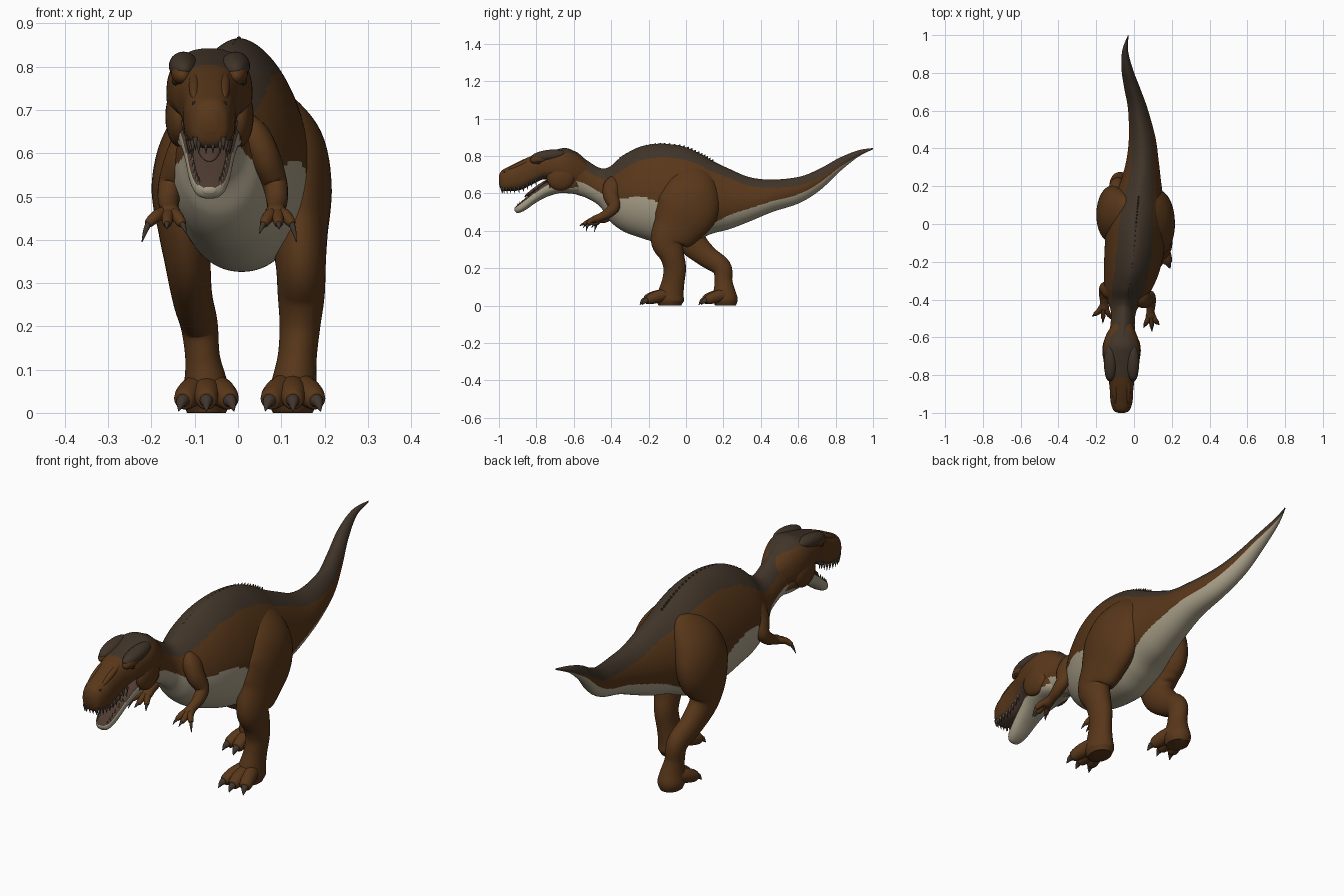
import bpy, bmesh, math
from mathutils import Vector, Matrix

if "Cube" in bpy.data.objects:
    bpy.data.objects.remove(bpy.data.objects["Cube"])


def mat(name, rgb):
    m = bpy.data.materials.new(name)
    m.diffuse_color = (*rgb, 1)
    m.use_nodes = True
    m.node_tree.nodes["Principled BSDF"].inputs["Base Color"].default_value = m.diffuse_color
    return m


BROWN = mat("hide_brown", (0.098, 0.038, 0.010))
DARK = mat("back_dark_brown", (0.052, 0.035, 0.022))
CREAM = mat("belly_cream", (0.39, 0.345, 0.245))
MOUTH = mat("mouth_dull_brown", (0.075, 0.043, 0.03))
TOOTH = mat("tooth_dull_brown", (0.10, 0.07, 0.045))
CLAW = mat("claw_grey_brown", (0.052, 0.036, 0.026))
EYE = mat("eye_black", (0.025, 0.015, 0.008))


def smooth(rows, k):
    """Catmull-Rom interpolation of rows of numbers."""
    out = []
    for i in range(len(rows) - 1):
        p0, p1 = rows[max(i - 1, 0)], rows[i]
        p2, p3 = rows[i + 1], rows[min(i + 2, len(rows) - 1)]
        for s in range(k):
            t = s / k
            out.append([0.5 * (2 * b + (c - a) * t + (2 * a - 5 * b + 4 * c - d) * t * t
                               + (3 * b - a - 3 * c + d) * t ** 3)
                        for a, b, c, d in zip(p0, p1, p2, p3)])
    out.append(list(rows[-1]))
    return out


def finish(name, bm, mats):
    me = bpy.data.meshes.new(name)
    bm.to_mesh(me)
    bm.free()
    for m in mats:
        me.materials.append(m)
    ob = bpy.data.objects.new(name, me)
    bpy.context.collection.objects.link(ob)
    return ob


def skin(name, rings, mats, rule=None):
    """Bridge a list of rings; rule(ring index, centre, normal) picks the colour."""
    bm = bmesh.new()
    vs = [[bm.verts.new(p) for p in r] for r in rings]
    n = len(rings[0])
    for a, b in zip(vs, vs[1:]):
        for j in range(n):
            bm.faces.new((a[j], a[(j + 1) % n], b[(j + 1) % n], b[j]))
    bm.faces.new(vs[0])
    bm.faces.new(vs[-1])
    bmesh.ops.recalc_face_normals(bm, faces=bm.faces)
    if rule:
        for i, f in enumerate(bm.faces):
            f.material_index = rule(min(i // n, len(rings) - 1), f.calc_center_median(), f.normal)
    return finish(name, bm, mats)


def sections(rows, n, q_up, q_low, mid):
    """Upright cross-sections from rows of (y, x centre, top, bottom, half width)."""
    rings = []
    for y, xc, top, bot, hw, *_ in rows:
        zm = bot + (top - bot) * mid
        ring = []
        for j in range(n):
            a = 2 * math.pi * j / n
            c, s = math.cos(a), math.sin(a)
            q = q_up if s > 0 else q_low
            ring.append((xc + hw * math.copysign(abs(c) ** q, c),
                         y, zm + ((top - zm) if s > 0 else (zm - bot)) * math.copysign(abs(s) ** q, s)))
        rings.append(ring)
    return rings


def tube(name, pts, m, n=24, k=6):
    """Limb along points (x, y, z, side radius, other radius)."""
    pts = smooth(pts, k)
    rings = []
    for i, p in enumerate(pts):
        t = (Vector(pts[min(i + 1, len(pts) - 1)][:3]) - Vector(pts[max(i - 1, 0)][:3])).normalized()
        side = Vector((1, 0, 0))
        side = (side - t * side.dot(t)).normalized()
        up = t.cross(side)
        ring = []
        for j in range(n):
            a = 2 * math.pi * j / n
            v = Vector(p[:3]) + side * p[3] * math.cos(a) + up * p[4] * math.sin(a)
            v.z = max(v.z, 0)
            ring.append(v)
        rings.append(ring)
    return skin(name, rings, [m])


def ball(name, loc, size, m, rx=0):
    bm = bmesh.new()
    M = Matrix.Translation(loc) @ Matrix.Rotation(rx, 4, 'X') @ Matrix.Diagonal((*size, 1))
    bmesh.ops.create_uvsphere(bm, u_segments=24, v_segments=14, radius=1, matrix=M)
    return finish(name, bm, [m])


def spikes(name, items, m):
    """Cones given as (base, tip, radius, lengthwise stretch)."""
    bm = bmesh.new()
    for base, tip, r, sy in items:
        base, d = Vector(base), Vector(tip) - Vector(base)
        M = (Matrix.Translation(base + d / 2) @ Matrix.Diagonal((1, sy, 1, 1))
             @ d.to_track_quat('Z', 'Y').to_matrix().to_4x4())
        bmesh.ops.create_cone(bm, cap_ends=True, segments=8, radius1=r, radius2=r * 0.1,
                              depth=d.length, matrix=M)
    return finish(name, bm, [m])


# body, neck and tail: y, x centre, top, bottom, half width, belly line, back line
body = smooth([
    (-.68, -.065, .81, .65, .05, .2, .7), (-.60, -.063, .828, .60, .07, .3, .7),
    (-.53, -.06, .777, .575, .064, .35, .72), (-.46, -.055, .736, .53, .068, .36, .74),
    (-.41, -.045, .742, .455, .095, .42, .79), (-.34, -.03, .80, .40, .127, .43, .82),
    (-.25, -.012, .848, .365, .147, .45, .85), (-.14, .002, .866, .335, .158, .40, .86),
    (-.02, .01, .852, .327, .158, .28, .86), (.07, .018, .815, .355, .147, .16, .86),
    (.14, .025, .775, .385, .13, .14, .85), (.235, .037, .73, .41, .105, .24, .84),
    (.34, .045, .687, .45, .085, .3, .8), (.46, .043, .674, .50, .07, .34, .75),
    (.61, .02, .69, .55, .052, .36, .68), (.72, -.01, .735, .62, .042, .38, .62),
    (.82, -.036, .79, .715, .03, .35, .5), (.92, -.047, .83, .795, .015, .2, .25),
    (1, -.03, .843, .836, .002, 0, 0)], 14)


def body_colour(i, c, nrm):
    r = body[i]
    f = (c.z - r[3]) / (r[2] - r[3])
    return 1 if f > r[6] else 2 if f < r[5] else 0


skin("body_and_tail", sections(body, 160, 1.15, .95, .45), [BROWN, DARK, CREAM], body_colour)
spikes("spine_scutes", [((r[1], r[0], r[2] - .014), (r[1], r[0] + .008, r[2] + .004), .009, 2)
                        for r in body[70:140:3]], DARK)

# skull with palate
HX = -.066
skull = smooth([
    (-1.0, HX, .695, .65, .018), (-.985, HX, .722, .617, .043), (-.94, HX, .747, .612, .058),
    (-.88, HX, .777, .62, .062), (-.82, HX, .802, .65, .07), (-.76, HX, .818, .675, .088),
    (-.70, HX, .833, .665, .098), (-.64, HX, .842, .635, .097), (-.58, HX, .815, .64, .078),
    (-.52, HX + .006, .755, .66, .045)], 8)


def skull_colour(i, c, nrm):
    if nrm.z < -.5 and c.y < -.66:
        return 2
    return 1 if nrm.z > .68 and c.y > -.81 else 0


skin("skull", sections(skull, 64, .85, .75, .48), [BROWN, DARK, MOUTH], skull_colour)

# lower jaw and tongue
jaw = smooth([
    (-.918, HX, .522, .508, .014), (-.90, HX, .54, .495, .034), (-.86, HX, .574, .51, .047),
    (-.80, HX, .622, .552, .057), (-.74, HX, .664, .583, .068), (-.67, HX, .685, .602, .084),
    (-.60, HX, .69, .598, .076), (-.55, HX, .67, .60, .05)], 8)
skin("lower_jaw", sections(jaw, 48, .7, .85, .6), [BROWN, CREAM, MOUTH],
     lambda i, c, nrm: 2 if nrm.z > .4 and c.y < -.68 else 0 if c.y > -.73 and c.z > .632 else 1)
ball("tongue", (HX, -.80, .628), (.03, .08, .01), MOUTH, math.radians(36))

# teeth
upper, lower = [], []
for s in (-1, 1):
    for r in skull[7:36:3]:
        x = HX + s * r[4] * .8
        upper.append(((x, r[0], r[3] + .018), (x, r[0] + .004, r[3] - .014), .007, 1))
    for r in jaw[7:28:3]:
        x = HX + s * r[4] * .78
        lower.append(((x, r[0], r[2] - .012), (x, r[0] + .004, r[2] + .01), .005, 1))
for dx in (-.025, -.008, .008, .025):
    upper.append(((HX + dx, -.985, .63), (HX + dx, -.98, .6), .007, 1))
spikes("upper_teeth", upper, TOOTH)
spikes("lower_teeth", lower, TOOTH)

# face details on both sides
for s, side in ((-1, "left"), (1, "right")):
    ball("brow_crest_" + side, (HX + s * .06, -.735, .802), (.034, .095, .031), DARK, .12)
    ball("brow_" + side, (HX + s * .062, -.775, .787), (.027, .06, .028), BROWN, .2)
    ball("cheek_" + side, (HX + s * .07, -.67, .685), (.032, .075, .07), BROWN)
    ball("eye_" + side, (HX + s * .078, -.79, .766), (.009, .012, .009), EYE)
    ball("nostril_" + side, (HX + s * .034, -.965, .714), (.007, .01, .007), EYE)
    ball("snout_ridge_" + side, (HX + s * .034, -.88, .757), (.014, .08, .014), BROWN, .4)


def digit(name, a, b, c, tip, r):
    """Toe or finger from a through b to c, with a claw to the tip."""
    a, b, c, tip = map(Vector, (a, b, c, tip))
    e = c + (c - b) * .12
    tube(name, [(*a, r, r), (*b, r * .95, r * .95), (*c, r * .7, r * .7), (*e, r * .3, r * .3)], BROWN, 16)
    mid = (c + tip) / 2 + Vector((0, 0, r * .2))
    tube(name + "_claw", [(*c, r * .5, r * .5), (*mid, r * .36, r * .36), (*tip, .001, .001)], CLAW, 12, 4)


# legs
tube("right_leg", [
    (.045, .05, .75, .02, .04), (.07, .045, .71, .055, .10), (.112, .03, .62, .085, .15),
    (.133, .005, .52, .084, .168), (.14, -.05, .42, .068, .135), (.145, -.098, .345, .058, .092),
    (.146, -.075, .27, .054, .066), (.143, -.06, .20, .047, .06), (.137, -.068, .13, .045, .06),
    (.13, -.08, .07, .052, .068), (.127, -.085, .03, .057, .074), (.127, -.085, 0, .046, .06)], BROWN, 40)
tube("left_leg", [
    (-.03, .07, .75, .02, .04), (-.05, .07, .71, .055, .09), (-.095, .06, .62, .08, .135),
    (-.12, .05, .52, .08, .15), (-.122, .025, .42, .062, .12), (-.115, .035, .34, .052, .08),
    (-.105, .11, .265, .046, .06), (-.09, .19, .205, .043, .052), (-.082, .2, .13, .04, .048),
    (-.075, .205, .07, .05, .06), (-.073, .21, .03, .056, .066), (-.073, .21, 0, .045, .055)], BROWN, 40)

# toes
for side, cx, cy in (("right", .127, -.10), ("left", -.073, .215)):
    for i, k in enumerate((-1, 0, 1)):
        fwd = .012 if k == 0 else 0
        digit(f"{side}_toe_{i + 1}", (cx + k * .015, cy, .06), (cx + k * .037, cy - .06 - fwd, .045),
              (cx + k * .052, cy - .103 - fwd, .03), (cx + k * .064, cy - .135 - fwd, .004), .034)

# arms and fingers; the left arm hangs slightly further back with a spread finger
for side, ox, oy, s, spread in (("right", 0, 0, 1, .135), ("left", -.07, .045, -1, .152)):
    def at(x, y, *rest):
        return (ox + s * x, y + oy, *rest)
    tube(side + "_arm", [
        at(.01, -.37, .68, .02, .03), at(.035, -.39, .64, .038, .05), at(.062, -.40, .59, .036, .044),
        at(.085, -.385, .53, .029, .033), at(.09, -.42, .492, .025, .027), at(.088, -.46, .472, .021, .021),
        at(.088, -.49, .46, .026, .02), at(.088, -.508, .453, .014, .01)], BROWN, 20)
    for i, (x, y, z) in enumerate(((.05, -.55, .415), (.095, -.57, .425), (spread, -.535, .395))):
        dx = x - .09
        digit(f"{side}_finger_{i + 1}", at(.09 + dx * .15, -.48, .463), at(.09 + dx * .45, -.508, .455),
              at(.09 + dx * .75, -.508 + (y + .508) * .55, .438), at(x, y, z), .015)

# smooth shading everywhere, keeping hard edges
bpy.ops.object.select_all(action='DESELECT')
for ob in bpy.context.scene.objects:
    ob.select_set(True)
    bpy.context.view_layer.objects.active = ob
bpy.ops.object.shade_smooth_by_angle(angle=math.radians(50))
